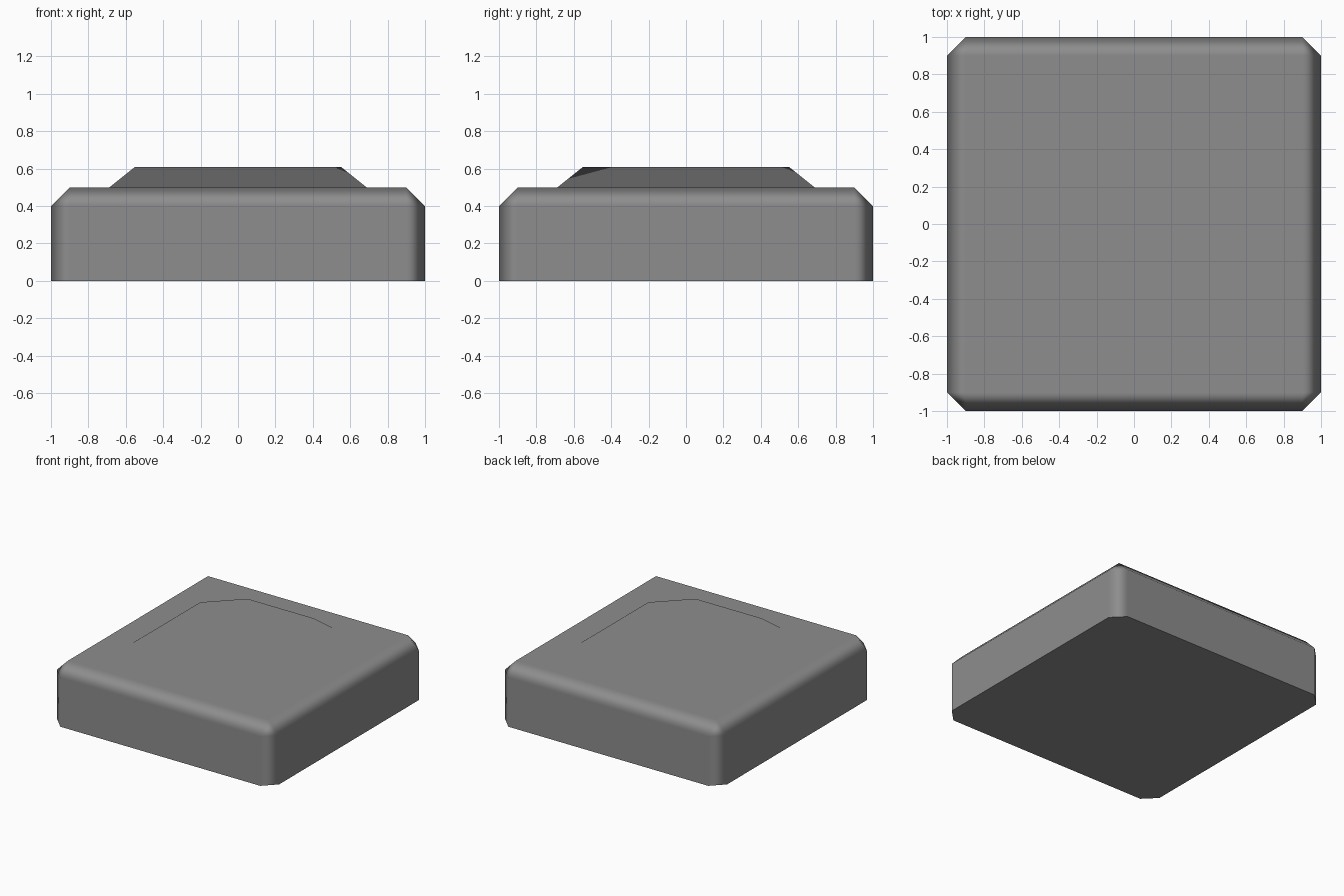
import bpy, bmesh

if "Cube" in bpy.data.objects:
    bpy.data.objects.remove(bpy.data.objects["Cube"])

bm = bmesh.new()


def ring(points, z):
    """Repeat the points of one corner around the four quarters."""
    verts = []
    for _ in range(4):
        verts += [bm.verts.new((x, y, z)) for x, y in points]
        points = [(-y, x) for x, y in points]
    return verts


def bridge(low, high):
    """Join two rings of eight with quads."""
    for i in range(8):
        j = (i + 1) % 8
        bm.faces.new((low[i], low[j], high[j], high[i]))


# Rings from the ground up to the raised octagonal centre
base = ring([(0.9, -1), (1, -0.9)], 0)
rim = ring([(0.9, -1), (1, -0.9)], 0.4)
deck = ring([(0.9, -0.9)], 0.5)
foot = ring([(0.375, -0.6875), (0.6875, -0.375)], 0.5)
cap = ring([(0.3, -0.55), (0.55, -0.3)], 0.61)

# Walls, sloping pad sides, underside and pad top
bridge(base, rim)
bridge(foot, cap)
bm.faces.new(base[::-1])
bm.faces.new(cap)

# Chamfered rim and flat deck around the pad
for k in range(4):
    n = (k + 1) % 4
    a, b, c = 2 * k, 2 * k + 1, 2 * n
    bm.faces.new((rim[a], rim[b], deck[k]))
    bm.faces.new((rim[b], rim[c], deck[n], deck[k]))
    bm.faces.new((deck[k], foot[b], foot[a]))
    bm.faces.new((deck[k], deck[n], foot[c], foot[b]))

bmesh.ops.recalc_face_normals(bm, faces=bm.faces[:])

# Smooth everywhere except the sharp edge around the underside
for f in bm.faces:
    f.smooth = True
for e in bm.edges:
    if all(v.co.z < 0.001 for v in e.verts):
        e.smooth = False

mesh = bpy.data.meshes.new("raised_tile")
bm.to_mesh(mesh)
bm.free()
tile = bpy.data.objects.new("raised_tile", mesh)
bpy.context.collection.objects.link(tile)

# Normals follow the large faces, so the chamfers read as soft edges
mod = tile.modifiers.new("soft_edges", 'WEIGHTED_NORMAL')
mod.keep_sharp = True
mod.weight = 100

grey = bpy.data.materials.new("mid_grey")
grey.diffuse_color = (0.27, 0.27, 0.27, 1)
grey.use_nodes = True
grey.node_tree.nodes["Principled BSDF"].inputs["Base Color"].default_value = grey.diffuse_color
mesh.materials.append(grey)
